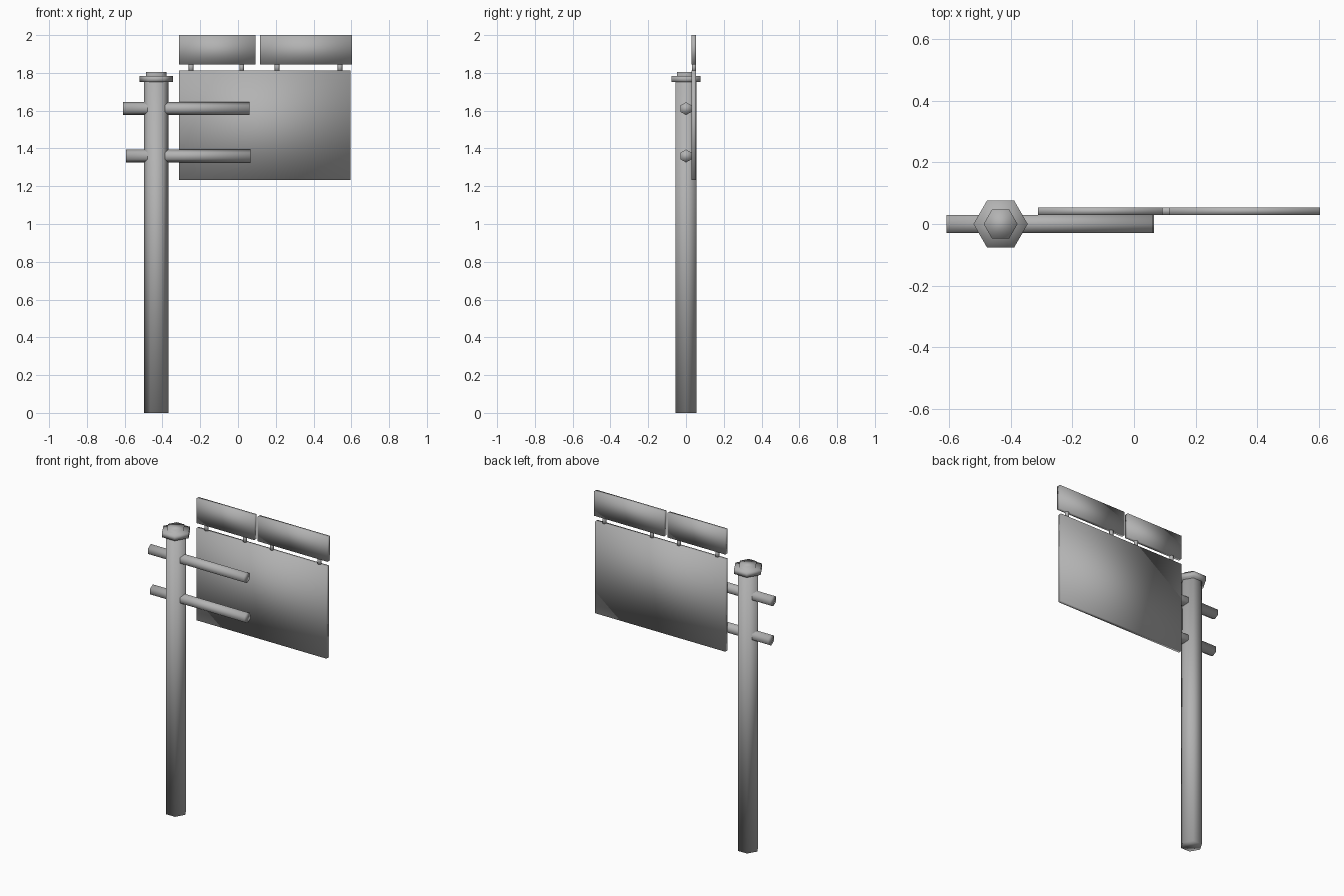
import bpy
import bmesh
from math import cos, sin, pi
from mathutils import Matrix, Vector

if "Cube" in bpy.data.objects:
    bpy.data.objects.remove(bpy.data.objects["Cube"])

# Single painted-metal grey
GREY = (0.45, 0.45, 0.45, 1.0)
metal = bpy.data.materials.new("plain grey metal")
metal.use_nodes = True
metal.diffuse_color = GREY
metal.node_tree.nodes["Principled BSDF"].inputs["Base Color"].default_value = GREY


def finish(name, bm):
    """Turn a bmesh into a smooth-shaded grey object."""
    bmesh.ops.recalc_face_normals(bm, faces=bm.faces)
    for face in bm.faces:
        face.smooth = True
    mesh = bpy.data.meshes.new(name)
    bm.to_mesh(mesh)
    bm.free()
    mesh.materials.append(metal)
    obj = bpy.data.objects.new(name, mesh)
    bpy.context.collection.objects.link(obj)
    return obj


def hex_lathe(name, profile, location, turn=Matrix()):
    """Six-sided solid from (radius, height) rings, closed at both ends."""
    bm = bmesh.new()
    rings = [[bm.verts.new((r * cos(i * pi / 3), r * sin(i * pi / 3), h))
              for i in range(6)] for r, h in profile]
    for low, high in zip(rings, rings[1:]):
        for i in range(6):
            j = (i + 1) % 6
            bm.faces.new((low[i], low[j], high[j], high[i]))
    bm.faces.new(rings[0][::-1])
    bm.faces.new(rings[-1])
    bm.transform(Matrix.Translation(location) @ turn)
    return finish(name, bm)


def panel(name, x0, x1, z0, z1, y0=0.03, y1=0.054):
    """Thin upright plate."""
    bm = bmesh.new()
    bmesh.ops.create_cube(bm, size=1)
    bm.transform(Matrix.Translation(((x0 + x1) / 2, (y0 + y1) / 2, (z0 + z1) / 2))
                 @ Matrix.Diagonal((x1 - x0, y1 - y0, z1 - z0, 1)))
    return finish(name, bm)


# Pole and its stepped cap
POLE_X = -0.433
hex_lathe("pole", [(0.064, 0), (0.064, 1.755)], Vector((POLE_X, 0, 0)))
hex_lathe("pole_cap", [(0.088, 1.752), (0.088, 1.783), (0.055, 1.783), (0.055, 1.804)],
          Vector((POLE_X, 0, 0)))

# Horizontal arms through the pole
along_x = Matrix.Rotation(pi / 2, 4, 'Y')
for name, x0, x1, z in (("upper_arm", -0.608, 0.061, 1.611),
                        ("lower_arm", -0.594, 0.065, 1.36)):
    hex_lathe(name, [(0.034, 0), (0.034, x1 - x0)], Vector((x0, 0, z)), along_x)

# Main board and the two small plates above it
panel("main_board", -0.312, 0.596, 1.232, 1.812)
panel("small_plate_right", -0.312, 0.092, 1.845, 2.0)
panel("small_plate_left", 0.116, 0.604, 1.845, 2.0)

# Short pegs joining the small plates to the board
for i, x in enumerate((-0.248, 0.02, 0.207, 0.54)):
    hex_lathe(f"peg_{i + 1}", [(0.013, 0), (0.013, 0.045)], Vector((x, 0.042, 1.806)))
